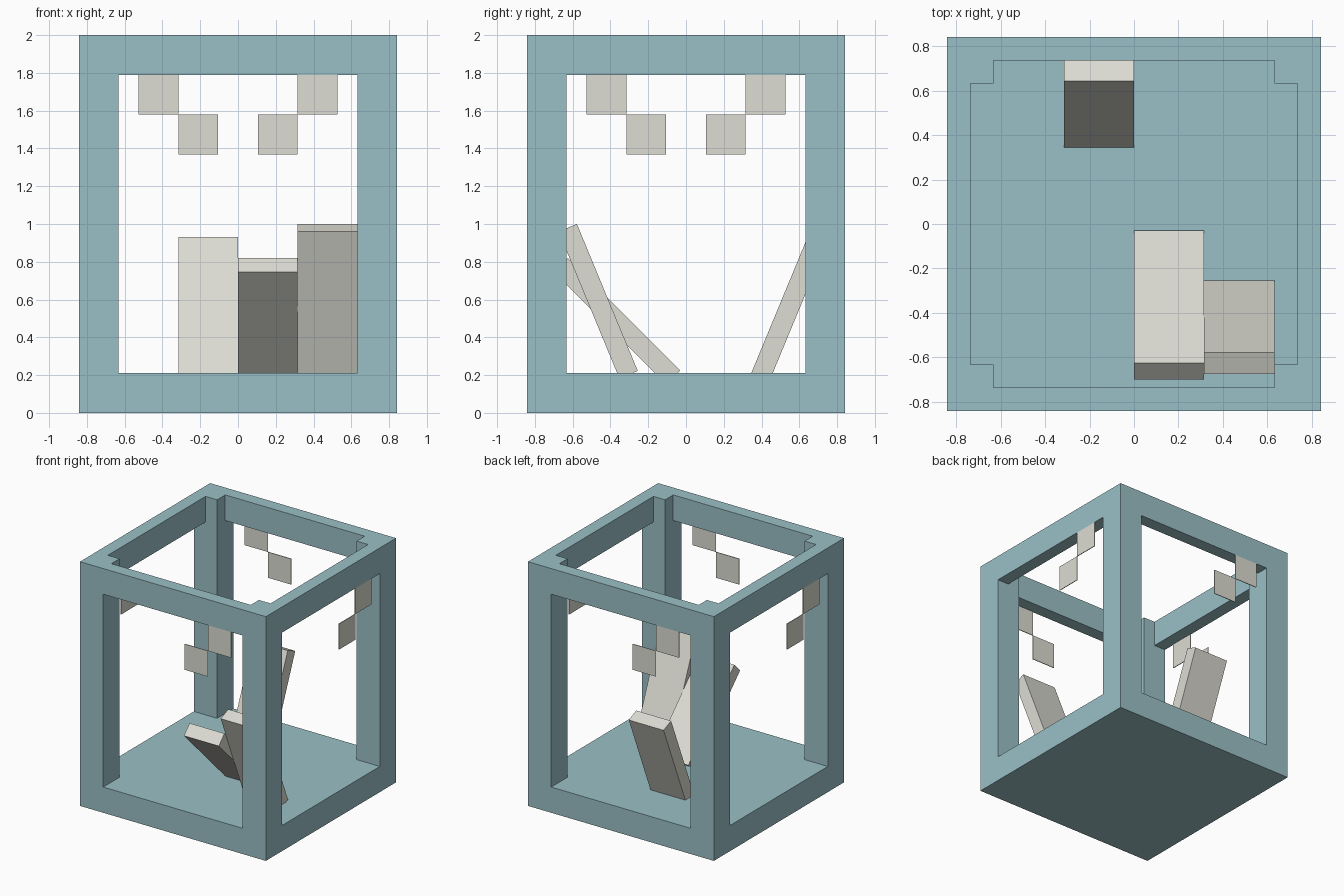
import bpy
import math
from mathutils import Vector, Matrix

cube = bpy.data.objects.get("Cube")
if cube:
    bpy.data.objects.remove(cube, do_unlink=True)

U = 2 / 38  # grid unit: the case is 32 x 32 x 38 units


def srgb(r, g, b):
    def lin(c):
        c /= 255
        return c / 12.92 if c <= 0.04045 else ((c + 0.055) / 1.055) ** 2.4
    return (lin(r), lin(g), lin(b), 1)


def material(name, colour):
    m = bpy.data.materials.new(name)
    m.use_nodes = True
    m.diffuse_color = colour
    m.node_tree.nodes["Principled BSDF"].inputs["Base Color"].default_value = colour
    return m


teal = material("pale teal", srgb(154, 192, 199))
grey = material("warm light grey", srgb(221, 220, 211))


def box(name, size, centre, mat=None, rot=None):
    """Box with its size baked into the mesh."""
    bpy.ops.mesh.primitive_cube_add(size=1)
    ob = bpy.context.object
    ob.name = ob.data.name = name
    ob.data.transform(Matrix.Diagonal((*size, 1)))
    ob.location = centre
    if rot:
        ob.rotation_euler = rot
    if mat:
        ob.data.materials.append(mat)
    return ob


def carve(target, half_x, half_y, z0, z1):
    """Cut a centred box-shaped hole."""
    cutter = box("cutter", (2 * half_x * U, 2 * half_y * U, (z1 - z0) * U),
                 (0, 0, (z0 + z1) / 2 * U))
    cutter.hide_render = True
    mod = target.modifiers.new("carve", 'BOOLEAN')
    mod.operation = 'DIFFERENCE'
    mod.solver = 'EXACT'
    mod.object = cutter
    bpy.context.view_layer.objects.active = target
    bpy.ops.object.modifier_apply(modifier=mod.name)
    bpy.data.objects.remove(cutter, do_unlink=True)


# Open case: solid floor, thick posts, thinner top rails
case = box("case_frame", (32 * U, 32 * U, 38 * U), (0, 0, 19 * U), teal)
carve(case, 12, 14, 4, 40)   # inner space and open top
carve(case, 14, 12, 4, 40)
carve(case, 12, 20, 4, 34)   # front and back windows
carve(case, 20, 12, 4, 34)   # side windows

# Two stepped square panes in each window, repeated around the case
THICK = 0.006
for i, side in enumerate(("front", "left", "back", "right")):
    turn = Matrix.Rotation(i * math.pi / 2, 4, 'Z')
    for level, x, z in (("upper", 8, 32), ("lower", 4, 28)):
        pos = turn @ Vector((x * U, -16 * U + THICK / 2, z * U))
        box(f"{side}_{level}_pane", (4 * U, THICK, 4 * U), pos, grey,
            (0, 0, i * math.pi / 2))

# Slabs leaning outward from the floor
for name, x, y, z, tilt in (("front_steep_slab", 9 * U, -0.465, 0.591, 22.5),
                            ("front_low_slab", 3 * U, -0.365, 0.485, 45),
                            ("back_slab", -3 * U, 0.531, 0.521, -22.5)):
    box(name, (6 * U, 2 * U, 16 * U), (x, y, z), grey, (math.radians(tilt), 0, 0))
